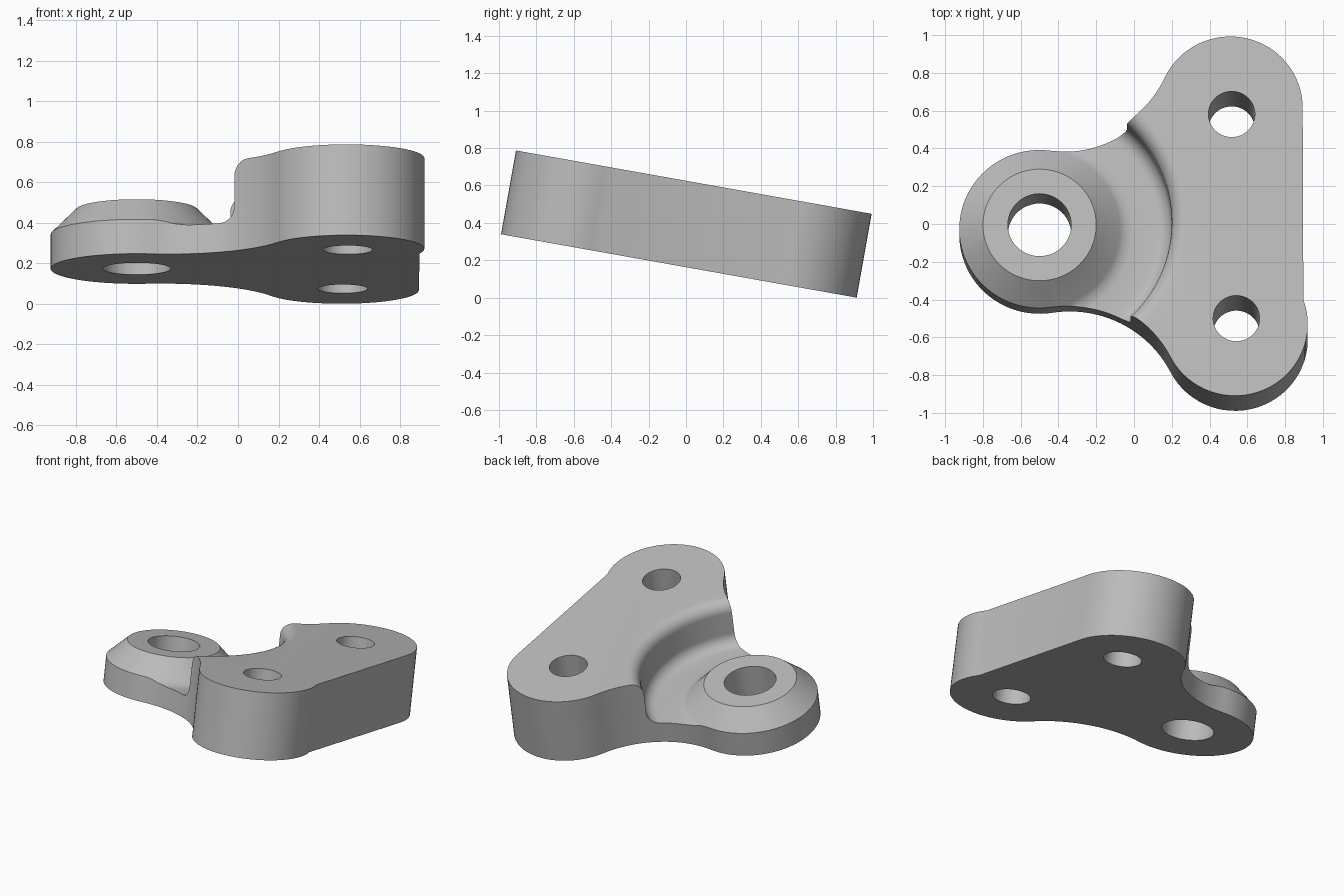
import bpy, bmesh, math
from mathutils import Vector

if "Cube" in bpy.data.objects:
    bpy.data.objects.remove(bpy.data.objects["Cube"])

THICK = 0.455
LOBES = {"boss": (Vector((-0.50, -0.012)), 0.425),
         "back": (Vector((0.51, 0.59)), 0.383),
         "front": (Vector((0.535, -0.574)), 0.385)}
WAIST_R = 0.6

grey = bpy.data.materials.new("plain grey")
grey.diffuse_color = (0.5, 0.5, 0.5, 1)
grey.use_nodes = True
grey.node_tree.nodes["Principled BSDF"].inputs["Base Color"].default_value = grey.diffuse_color


def arc(c, r, a0, a1, n):
    """Points on an arc, angles in degrees."""
    return [(c[0] + r * math.cos(math.radians(a0 + (a1 - a0) * i / n)),
             c[1] + r * math.sin(math.radians(a0 + (a1 - a0) * i / n)))
            for i in range(n + 1)]


def angle(a, b):
    return math.degrees(math.atan2(b[1] - a[1], b[0] - a[0]))


def waist_centre(c1, r1, c2, r2, side):
    """Centre of the concave circle touching two lobes from outside."""
    d, p, q = (c2 - c1).length, r1 + WAIST_R, r2 + WAIST_R
    along = (p * p - q * q + d * d) / (2 * d)
    e = (c2 - c1) / d
    return c1 + e * along + Vector((-e.y, e.x)) * side * math.sqrt(p * p - along * along)


def make_object(name, bm):
    bmesh.ops.recalc_face_normals(bm, faces=bm.faces)
    me = bpy.data.meshes.new(name)
    bm.to_mesh(me)
    bm.free()
    ob = bpy.data.objects.new(name, me)
    bpy.context.collection.objects.link(ob)
    me.materials.append(grey)
    return ob


def prism(name, pts, z0, z1):
    bm = bmesh.new()
    face = bm.faces.new([bm.verts.new((x, y, z0)) for x, y in pts])
    out = bmesh.ops.extrude_face_region(bm, geom=[face])
    bmesh.ops.translate(bm, vec=(0, 0, z1 - z0),
                        verts=[v for v in out["geom"] if isinstance(v, bmesh.types.BMVert)])
    return make_object(name, bm)


def lathe(name, profile, centre, n):
    """Closed solid turned around a vertical axis; profile ends lie on the axis."""
    bm = bmesh.new()
    rings = []
    for r, z in profile:
        if r == 0:
            rings.append([bm.verts.new((centre[0], centre[1], z))] * n)
        else:
            rings.append([bm.verts.new((x, y, z)) for x, y in arc(centre, r, 0, 360, n)[:n]])
    for a, b in zip(rings, rings[1:]):
        for i in range(n):
            j = (i + 1) % n
            bm.faces.new(list(dict.fromkeys((a[i], a[j], b[j], b[i]))))
    return make_object(name, bm)


# Plate outline: three rounded lobes joined by two concave waists
c1, r1 = LOBES["boss"]
c2, r2 = LOBES["back"]
c3, r3 = LOBES["front"]
d = waist_centre(c1, r1, c2, r2, 1)
e = waist_centre(c1, r1, c3, r3, -1)
outline = arc(c2, r2, 0, angle(c2, d), 32)
outline += arc(d, WAIST_R, angle(d, c2), angle(d, c1), 24)[1:]
outline += arc(c1, r1, angle(c1, d), angle(c1, e) + 360, 48)[1:]
outline += arc(e, WAIST_R, angle(e, c1), angle(e, c3), 24)[1:]
outline += arc(c3, r3, angle(c3, e), 20, 32)[1:]
bracket = prism("bracket", outline, 0, THICK)

# Turned recess that leaves the coned boss, the floor and the rounded step
profile = [(0, 0.295), (0.30, 0.295), (0.425, 0.172), (0.45, 0.153), (0.49, 0.145)]
profile += arc((0.62, 0.225), 0.08, -90, 0, 8)
profile += arc((0.78, THICK - 0.08), 0.08, 180, 90, 8)
profile += [(0.78, 0.7), (0, 0.7)]
cutters = [lathe("recess_cutter", profile, c1, 128)]

# Through holes
for x, y, r in ((-0.50, -0.012, 0.168), (0.517, 0.555, 0.123), (0.542, -0.543, 0.123)):
    cutters.append(prism("hole_cutter", arc((x, y), r, 0, 360, 48)[:48], -0.2, 0.8))

bpy.context.view_layer.objects.active = bracket
for cutter in cutters:
    mod = bracket.modifiers.new("cut", "BOOLEAN")
    mod.operation = "DIFFERENCE"
    mod.solver = "EXACT"
    mod.object = cutter
    bpy.ops.object.modifier_apply(modifier=mod.name)
    bpy.data.objects.remove(cutter)

# Smooth curved walls, then tilt the whole part
bpy.ops.object.select_all(action="DESELECT")
bracket.select_set(True)
bpy.ops.object.shade_smooth_by_angle(angle=math.radians(30))
bracket.rotation_euler.x = math.radians(-10.1)
bracket.location = (0, -0.045, 0.171)
